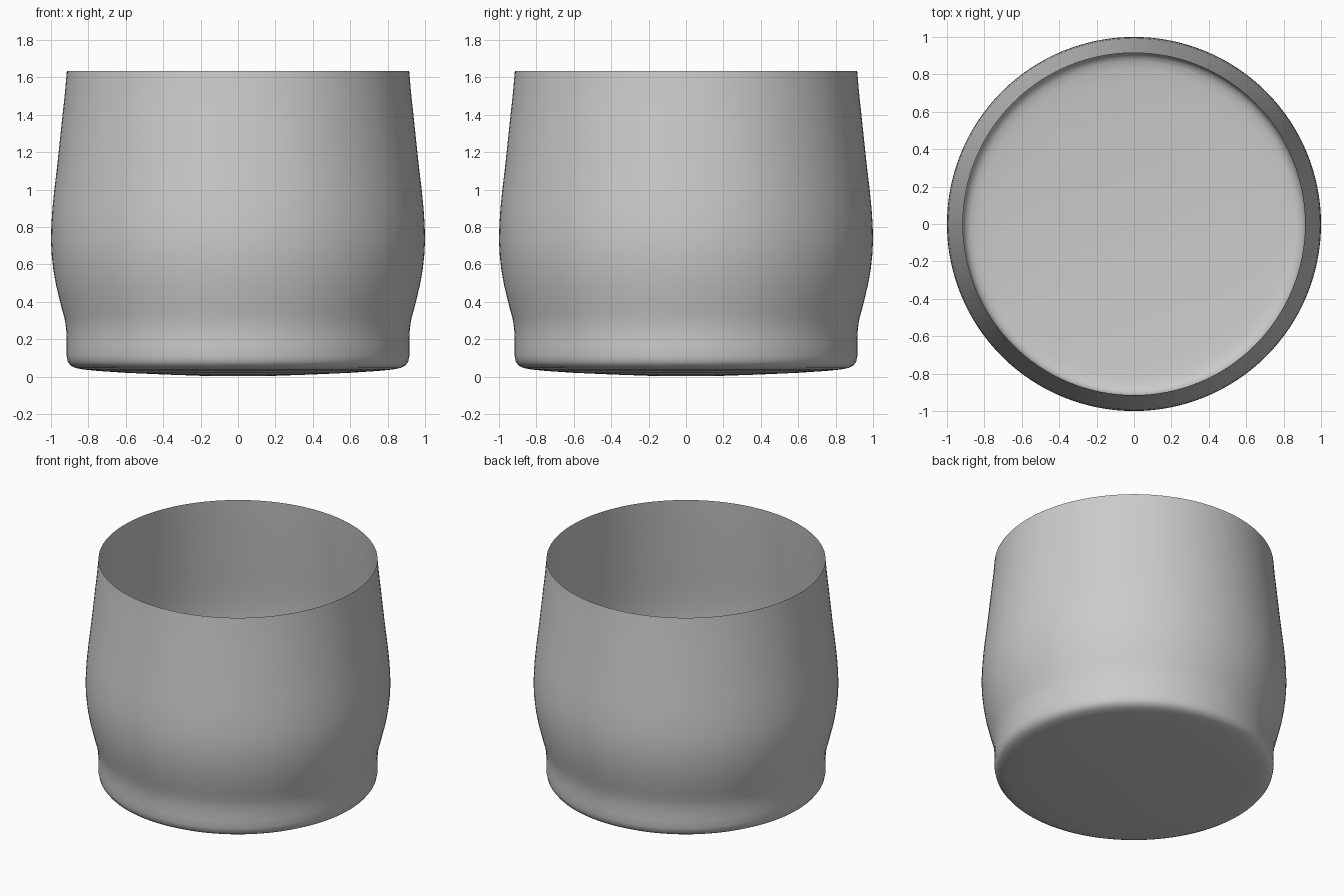
import bpy, bmesh, math
from mathutils import Matrix

if "Cube" in bpy.data.objects:
    bpy.data.objects.remove(bpy.data.objects["Cube"])

# Half profile of the cup as (radius, height), from base centre to rim
PROFILE = [(0, 0.003), (0.2, 0.005), (0.4, 0.012), (0.6, 0.021), (0.75, 0.031),
           (0.83, 0.039), (0.87, 0.047), (0.895, 0.06), (0.91, 0.08), (0.916, 0.11),
           (0.916, 0.16), (0.916, 0.21), (0.919, 0.26), (0.927, 0.31), (0.941, 0.36),
           (0.956, 0.42), (0.973, 0.49), (0.987, 0.57), (0.996, 0.65), (1.0, 0.73),
           (0.998, 0.81), (0.992, 0.90), (0.982, 1.0), (0.97, 1.1), (0.959, 1.2),
           (0.938, 1.4), (0.925, 1.52), (0.915, 1.635)]
SIDES = 128

# Spin the profile into a thin open shell
bm = bmesh.new()
verts = [bm.verts.new((r, 0, z)) for r, z in PROFILE]
edges = [bm.edges.new(pair) for pair in zip(verts, verts[1:])]
bmesh.ops.spin(bm, geom=verts + edges, cent=(0, 0, 0), axis=(0, 0, 1),
               angle=2 * math.pi, steps=SIDES, use_duplicate=False)
bmesh.ops.remove_doubles(bm, verts=bm.verts, dist=0.0005)
bmesh.ops.recalc_face_normals(bm, faces=bm.faces)
bm.normal_update()

# Make the outside of the wall face outwards
wall = max(bm.faces, key=lambda f: f.calc_center_median().z)
if wall.normal.dot(wall.calc_center_median()) < 0 and wall.normal.xy.dot(wall.calc_center_median().xy) < 0:
    bmesh.ops.reverse_faces(bm, faces=bm.faces)
for f in bm.faces:
    f.smooth = True

mesh = bpy.data.meshes.new("cup_shell")
bm.to_mesh(mesh)
bm.free()
cup = bpy.data.objects.new("cup_shell", mesh)
bpy.context.collection.objects.link(cup)
